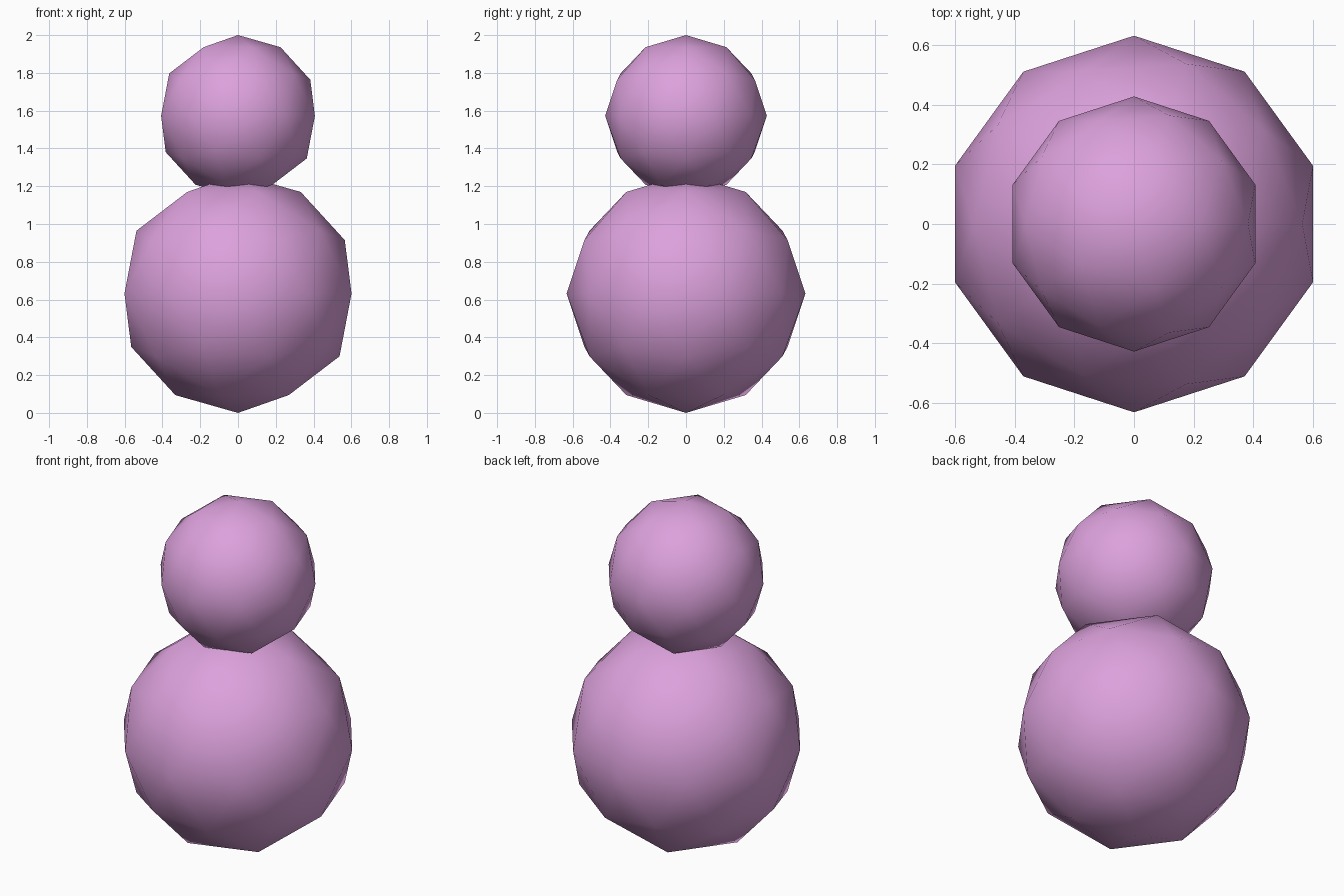
import bpy

if "Cube" in bpy.data.objects:
    bpy.data.objects.remove(bpy.data.objects["Cube"])

pink = bpy.data.materials.new("soft_pink")
pink.diffuse_color = (0.72, 0.36, 0.72, 1.0)
pink.use_nodes = True
pink.node_tree.nodes["Principled BSDF"].inputs["Base Color"].default_value = pink.diffuse_color


def ball(name, radius, z):
    """Smooth-shaded low-poly ball centred on the z axis."""
    bpy.ops.mesh.primitive_ico_sphere_add(subdivisions=2, radius=radius, location=(0, 0, z))
    obj = bpy.context.object
    obj.name = name
    obj.data.materials.append(pink)
    bpy.ops.object.shade_smooth()
    return obj


BODY_R, HEAD_R, HEIGHT = 0.632, 0.428, 2.0

# Large ball resting on the floor, small ball sunk slightly into its top
ball("body", BODY_R, BODY_R)
ball("head", HEAD_R, HEIGHT - HEAD_R)
